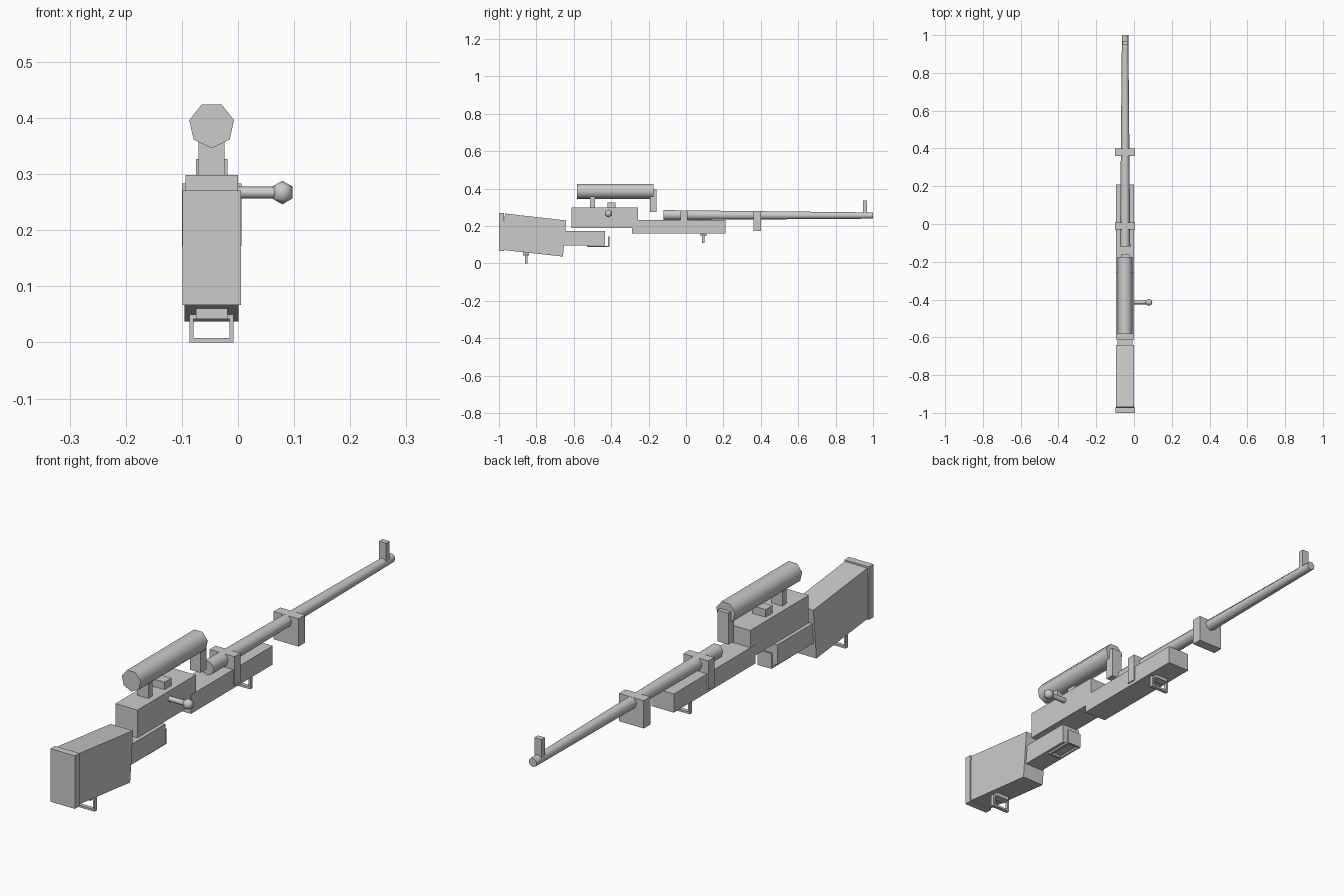
import bpy, bmesh, math
from mathutils import Vector

if "Cube" in bpy.data.objects:
    bpy.data.objects.remove(bpy.data.objects["Cube"])

CX = -0.047  # centre line of the body


def make(name, verts, faces, smooth=False):
    me = bpy.data.meshes.new(name)
    me.from_pydata(verts, [], faces)
    bm = bmesh.new()
    bm.from_mesh(me)
    bmesh.ops.recalc_face_normals(bm, faces=bm.faces)
    bm.to_mesh(me)
    bm.free()
    ob = bpy.data.objects.new(name, me)
    bpy.context.collection.objects.link(ob)
    if smooth:
        bpy.ops.object.select_all(action='DESELECT')
        ob.select_set(True)
        bpy.context.view_layer.objects.active = ob
        bpy.ops.object.shade_smooth_by_angle(angle=math.radians(60))
    return ob


def prism(name, profile, half, cx=CX):
    """Side profile of (y, z) points extruded across x."""
    n = len(profile)
    verts = [(cx + s * half, y, z) for s in (-1, 1) for y, z in profile]
    faces = [tuple(range(n)), tuple(range(n, 2 * n))]
    faces += [(i, (i + 1) % n, n + (i + 1) % n, n + i) for i in range(n)]
    return make(name, verts, faces)


def box(name, y0, y1, z0, z1, half, cx=CX):
    return prism(name, [(y0, z0), (y1, z0), (y1, z1), (y0, z1)], half, cx)


def tube(name, p0, p1, r0, r1, sides=7):
    """Solid tapered rod between two points, one corner pointing down."""
    p0, p1 = Vector(p0), Vector(p1)
    up = Vector((0, 0, 1))
    side = (p1 - p0).normalized().cross(up)
    verts = []
    for p, r in ((p0, r0), (p1, r1)):
        for i in range(sides):
            a = 2 * math.pi * i / sides
            verts.append(p - up * r * math.cos(a) + side * r * math.sin(a))
    n = sides
    faces = [tuple(range(n)), tuple(range(n, 2 * n))]
    faces += [(i, (i + 1) % n, n + (i + 1) % n, n + i) for i in range(n)]
    return make(name, verts, faces, True)


def swivel(name, y, z0, z1, base_z):
    """Sling loop: mounting pad with a square U below it."""
    box(name + "_pad", y - 0.016, y + 0.016, base_z, base_z + 0.022, 0.028)
    for s, tag in ((-1, "left"), (1, "right")):
        box(name + "_" + tag, y - 0.007, y + 0.007, z0, z1, 0.0035, CX + s * 0.0355)
    box(name + "_bottom", y - 0.007, y + 0.007, z0, z0 + 0.008, 0.039)
    box(name + "_top", y - 0.007, y + 0.007, z1 - 0.008, z1, 0.039)


# Stock, butt plate and grip
prism("stock", [(-0.986, 0.073), (-0.658, 0.037), (-0.64, 0.23), (-0.968, 0.267)], 0.048)
box("butt_plate", -1.0, -0.972, 0.067, 0.271, 0.052)
box("grip", -0.652, -0.432, 0.096, 0.174, 0.04)

# Receiver and fore stock
box("receiver", -0.612, -0.257, 0.19, 0.298, 0.047)
box("fore_stock", -0.288, 0.21, 0.16, 0.232, 0.048)

# Barrel, bands and sights
tube("barrel", (CX, -0.12, 0.26), (CX, 1.0, 0.257), 0.028, 0.0175)
box("rear_band", -0.03, 0.007, 0.172, 0.283, 0.053)
box("front_band", 0.36, 0.4, 0.173, 0.28, 0.053)
box("front_sight", 0.947, 0.968, 0.26, 0.337, 0.015)
box("rear_sight", -0.42, -0.378, 0.29, 0.327, 0.028)

# Scope and its two mounts
tube("scope", (CX, -0.583, 0.387), (CX, -0.174, 0.387), 0.041, 0.041)
box("rear_mount", -0.512, -0.486, 0.29, 0.37, 0.023)
box("front_mount", -0.193, -0.158, 0.275, 0.396, 0.023)

# Bolt handle with round knob
tube("bolt_handle", (-0.02, -0.415, 0.267), (0.075, -0.415, 0.267), 0.0105, 0.0105, 8)
bpy.ops.mesh.primitive_uv_sphere_add(segments=8, ring_count=3, radius=0.021,
                                     location=(0.079, -0.415, 0.267))
bpy.context.object.name = "bolt_knob"
bpy.ops.object.shade_smooth_by_angle(angle=math.radians(60))

# Trigger guard: flat rails under the grip and an upright front plate
for s, tag in ((-1, "left"), (1, "right")):
    box("guard_rail_" + tag, -0.53, -0.41, 0.087, 0.094, 0.004, CX + s * 0.026)
box("guard_back", -0.53, -0.52, 0.087, 0.097, 0.03)
box("guard_front", -0.418, -0.41, 0.087, 0.145, 0.03)

# Sling loops
swivel("rear_loop", -0.855, 0.0, 0.05, 0.042)
swivel("front_loop", 0.093, 0.109, 0.155, 0.147)
